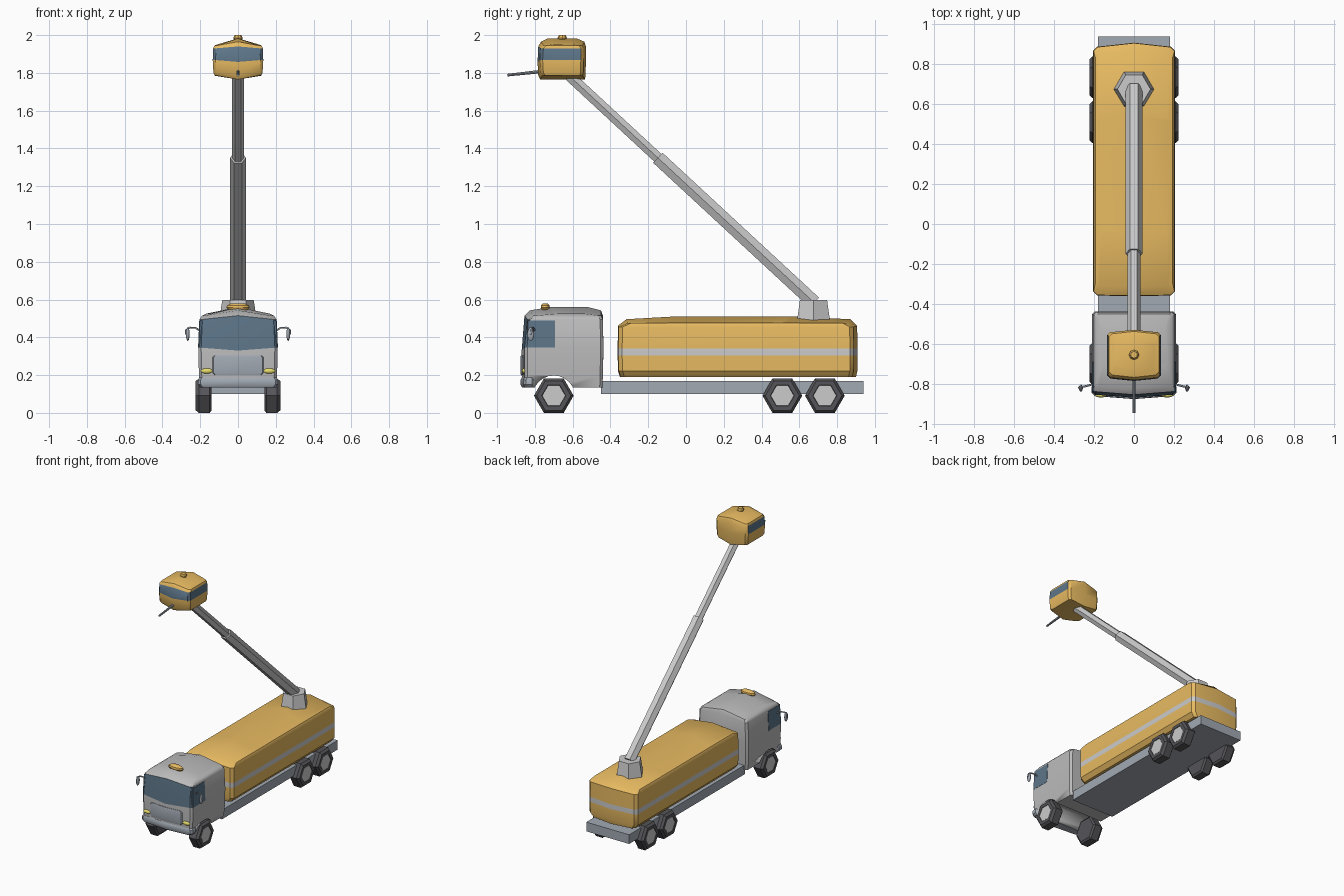
import bpy, bmesh, math
from mathutils import Vector

if "Cube" in bpy.data.objects:
    bpy.data.objects.remove(bpy.data.objects["Cube"])

def mat(name, r, g, b):
    m = bpy.data.materials.new(name)
    m.diffuse_color = (r, g, b, 1)
    m.use_nodes = True
    m.node_tree.nodes["Principled BSDF"].inputs["Base Color"].default_value = m.diffuse_color
    return m

ORANGE = mat("orange_paint", 0.80, 0.49, 0.12)
GLASS = mat("dark_glass", 0.11, 0.18, 0.25)
RUBBER = mat("rubber", 0.09, 0.09, 0.10)
STEEL = mat("steel", 0.36, 0.40, 0.45)
SILVER = mat("silver", 0.55, 0.56, 0.58)
YELLOW = mat("lamp_yellow", 0.80, 0.72, 0.15)

def finish(name, verts, faces, mats=(), ids=None, angle=35):
    me = bpy.data.meshes.new(name)
    me.from_pydata(verts, [], faces)
    for m in mats:
        me.materials.append(m)
    if ids:
        me.polygons.foreach_set("material_index", ids)
    bm = bmesh.new()
    bm.from_mesh(me)
    bmesh.ops.recalc_face_normals(bm, faces=bm.faces)
    bm.to_mesh(me)
    bm.free()
    ob = bpy.data.objects.new(name, me)
    bpy.context.collection.objects.link(ob)
    bpy.ops.object.select_all(action='DESELECT')
    ob.select_set(True)
    bpy.context.view_layer.objects.active = ob
    bpy.ops.object.shade_smooth_by_angle(angle=math.radians(angle))
    return ob

def shell(name, levels, mats=(), paint=None, bow0=0.015, bow1=0.0, c=0.015):
    """Stack of bowed rectangles: each level is (edge z, centre z, half width, y front, y back)."""
    verts, faces, ids = [], [], []
    for z, zc, w, a, b in levels:
        half = [(w - c, a + bow0), (w, a + bow0 + c), (w, b - bow1 - c), (w - c, b - bow1)]
        verts += [(0, a, zc)] + [(x, y, z) for x, y in half]
        verts += [(0, b, zc)] + [(-x, y, z) for x, y in reversed(half)]
    for i in range(len(levels) - 1):
        for j in range(10):
            k = (j + 1) % 10
            faces.append((i * 10 + j, i * 10 + k, i * 10 + 10 + k, i * 10 + 10 + j))
            ids.append(paint(i, j) if paint else 0)
    for o in (0, len(levels) * 10 - 10):
        faces += [tuple(o + j for j in range(6)), tuple(o + j % 10 for j in range(5, 11))]
        ids += [0, 0]
    return finish(name, verts, faces, mats, ids)

def lathe(name, origin, axis, u, rings, n=6, m=None):
    """Rings of (distance along axis, radius) around any axis, closed at both ends."""
    o, d, u = Vector(origin), Vector(axis).normalized(), Vector(u)
    v = d.cross(u)
    verts = [o + d * t + (u * math.cos(k * math.tau / n) + v * math.sin(k * math.tau / n)) * r
             for t, r in rings for k in range(n)]
    faces = [(i * n + k, i * n + (k + 1) % n, i * n + n + (k + 1) % n, i * n + n + k)
             for i in range(len(rings) - 1) for k in range(n)]
    faces += [tuple(range(n)), tuple(range(len(verts) - n, len(verts)))]
    return finish(name, verts, faces, [m] if m else [])

def ball(name, loc, size, m):
    bpy.ops.mesh.primitive_uv_sphere_add(segments=12, ring_count=8, location=loc)
    ob = bpy.context.object
    ob.name, ob.scale = name, size
    ob.data.materials.append(m)
    bpy.ops.object.shade_smooth()
    return ob

# chassis frame
bpy.ops.mesh.primitive_cube_add(size=1, location=(0, 0.245, 0.135))
frame = bpy.context.object
frame.name, frame.scale = "chassis", (0.36, 1.39, 0.07)
frame.data.materials.append(STEEL)

# six-sided wheels with hubs
for s in (-1, 1):
    for y in (-0.70, 0.51, 0.735):
        lathe("tyre", (0, y, 0.091), (s, 0, 0), (0, 1, 0),
              [(0.14, 0.09), (0.15, 0.105), (0.207, 0.105), (0.224, 0.09), (0.224, 0.064), (0.216, 0.06)], m=RUBBER)
        lathe("hub", (0, y, 0.091), (s, 0, 0), (0, 1, 0), [(0.20, 0.061), (0.222, 0.061)], m=SILVER)

# driver cab with windscreen band
cab = shell("driver_cab", [
    (0.135, 0.135, 0.200, -0.865, -0.442), (0.20, 0.20, 0.207, -0.870, -0.440),
    (0.345, 0.33, 0.210, -0.870, -0.437), (0.495, 0.515, 0.203, -0.855, -0.440),
    (0.515, 0.543, 0.190, -0.825, -0.450), (0.525, 0.560, 0.170, -0.720, -0.520)],
    [mat("cab_grey", 0.5, 0.5, 0.5), GLASS], lambda i, j: int(i == 2 and j in (0, 1, 8, 9)))
cutter = lathe("arch_cutter", (-0.3, -0.70, 0.085), (1, 0, 0), (0, 1, 0), [(0, 0.113), (0.6, 0.113)], n=24)
cutter.hide_render = True
cutter.display_type = 'WIRE'
arch = cab.modifiers.new("wheel_arch", 'BOOLEAN')
arch.operation, arch.object, arch.solver = 'DIFFERENCE', cutter, 'EXACT'
bpy.context.view_layer.objects.active = cab
bpy.ops.object.select_all(action='DESELECT')
cab.select_set(True)
bpy.ops.object.modifier_apply(modifier="wheel_arch")
bpy.data.objects.remove(cutter)

# side windows, grille, bumper
shell("side_windows", [(0.345, 0.345, 0.2115, -0.845, -0.69), (0.49, 0.49, 0.205, -0.84, -0.69)],
      [GLASS], bow0=0, c=0.004)
shell("grille", [(0.20, 0.20, 0.125, -0.874, -0.80), (0.212, 0.212, 0.135, -0.877, -0.80),
                 (0.293, 0.293, 0.135, -0.877, -0.80), (0.305, 0.305, 0.125, -0.874, -0.80)],
      [STEEL], bow0=0.010, c=0.006)
shell("bumper", [(0.135, 0.135, 0.200, -0.868, -0.80), (0.15, 0.15, 0.213, -0.876, -0.80),
                 (0.175, 0.175, 0.213, -0.876, -0.80), (0.187, 0.187, 0.205, -0.870, -0.80)], [STEEL])

# headlights and mirrors
for s in (-1, 1):
    ball("headlight", (s * 0.165, -0.857, 0.222), (0.032, 0.012, 0.014), YELLOW)
    ball("mirror", (s * 0.266, -0.822, 0.417), (0.010, 0.018, 0.036), STEEL)
    cu = bpy.data.curves.new("mirror_arm", 'CURVE')
    cu.dimensions, cu.bevel_depth, cu.bevel_resolution = '3D', 0.005, 1
    sp = cu.splines.new('POLY')
    pts = [(0.20, -0.80, 0.435), (0.225, -0.808, 0.45), (0.255, -0.815, 0.452), (0.275, -0.818, 0.44), (0.276, -0.82, 0.415)]
    sp.points.add(len(pts) - 1)
    for p, (x, y, z) in zip(sp.points, pts):
        p.co = (s * x, y, z, 1)
    cu.materials.append(STEEL)
    bpy.context.collection.objects.link(bpy.data.objects.new("mirror_arm", cu))

# cab beacon
lamp = lathe("cab_beacon", (0, -0.745, 0.545), (0, 0, 1), (1, 0, 0), [(0, 0.05), (0.012, 0.062), (0.024, 0.058), (0.034, 0.036)], n=10, m=ORANGE)
for v in lamp.data.vertices:
    v.co.y = -0.745 + (v.co.y + 0.745) * 0.4

# equipment body with grey stripe
shell("tank_body", [
    (0.19, 0.19, 0.178, -0.350, 0.900), (0.222, 0.222, 0.203, -0.360, 0.907),
    (0.305, 0.305, 0.205, -0.362, 0.908), (0.342, 0.342, 0.205, -0.362, 0.908),
    (0.455, 0.462, 0.203, -0.360, 0.906), (0.475, 0.496, 0.192, -0.315, 0.870),
    (0.478, 0.511, 0.185, -0.05, 0.55)],
    [ORANGE, SILVER], lambda i, j: int(i == 2), bow0=0.004, bow1=0.02, c=0.02)

# turret and telescopic boom
lathe("turret", (0, 0.675, 0.485), (0, 0, 1), (1, 0, 0), [(0, 0.101), (0.113, 0.083)])
start, end = Vector((0, 0.68, 0.583)), Vector((0, -0.64, 1.805))
d = end - start
lathe("lower_boom", start, d, (1, 0, 0), [(0, 0.042), (1.13, 0.042)])
lathe("upper_boom", start, d, (1, 0, 0), [(0.9, 0.032), (d.length, 0.032)])

# raised operator cabin with wraparound window
shell("operator_cabin", [
    (1.785, 1.765, 0.123, -0.772, -0.535), (1.80, 1.785, 0.130, -0.782, -0.532),
    (1.868, 1.858, 0.134, -0.786, -0.530), (1.930, 1.940, 0.131, -0.782, -0.530),
    (1.945, 1.965, 0.125, -0.768, -0.538), (1.952, 1.983, 0.105, -0.73, -0.58)],
    [ORANGE, GLASS], lambda i, j: int(i == 2 and j not in (3, 4, 5, 6)), bow0=0.012, bow1=0.012)
lathe("cabin_beacon", (0, -0.655, 1.975), (0, 0, 1), (1, 0, 0), [(0, 0.02), (0.01, 0.025), (0.025, 0.017)], n=8, m=ORANGE)
lathe("nozzle", (0, -0.76, 1.808), (0, -0.187, -0.02), (1, 0, 0), [(0, 0.009), (0.187, 0.007)], n=8, m=STEEL)
